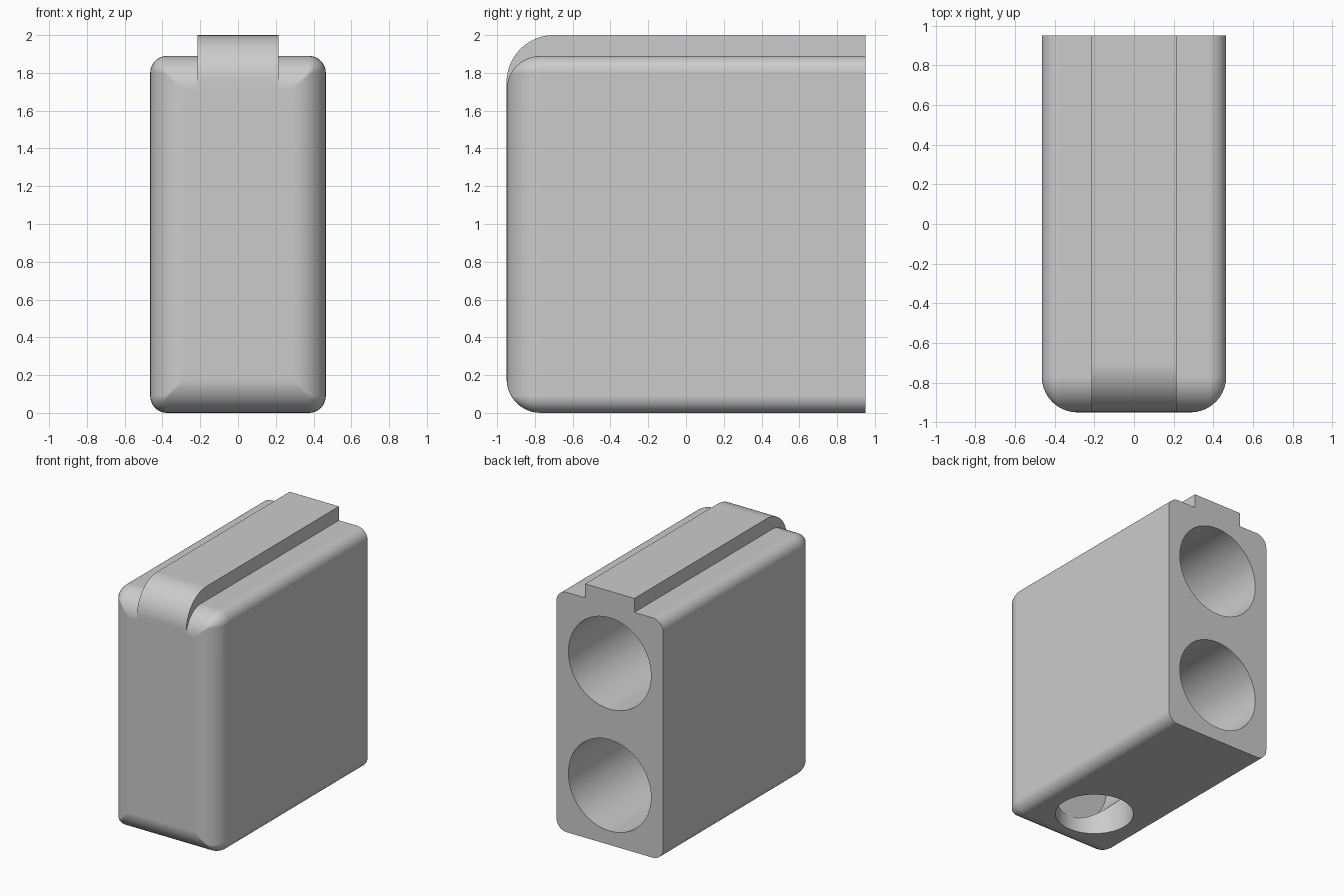
import bpy
import bmesh
from math import sin, cos, pi, radians

if "Cube" in bpy.data.objects:
    bpy.data.objects.remove(bpy.data.objects["Cube"], do_unlink=True)

# Overall sizes
HALF_W, HALF_L, BODY_H, TOP = 0.465, 0.95, 1.89, 2.0
EDGE_R, NOSE_R = 0.09, 0.18
RAIL_W, RAIL_R = 0.215, 0.25
STEPS = 10

grey = bpy.data.materials.new("plain grey")
grey.use_nodes = True
grey.diffuse_color = (0.6, 0.6, 0.6, 1)
grey.node_tree.nodes["Principled BSDF"].inputs["Base Color"].default_value = (0.6, 0.6, 0.6, 1)


def make_object(name, bm):
    bmesh.ops.recalc_face_normals(bm, faces=bm.faces)
    mesh = bpy.data.meshes.new(name)
    bm.to_mesh(mesh)
    bm.free()
    mesh.materials.append(grey)
    obj = bpy.data.objects.new(name, mesh)
    bpy.context.collection.objects.link(obj)
    return obj


def activate(obj):
    bpy.ops.object.select_all(action='DESELECT')
    obj.select_set(True)
    bpy.context.view_layer.objects.active = obj


def loft(rings):
    """Skin equal-length closed rings and cap both ends."""
    bm = bmesh.new()
    loops = [[bm.verts.new(p) for p in ring] for ring in rings]
    for a, b in zip(loops, loops[1:]):
        for i in range(len(a)):
            j = (i + 1) % len(a)
            bm.faces.new((a[i], a[j], b[j], b[i]))
    bm.faces.new(loops[0])
    bm.faces.new(loops[-1])
    return bm


def rounded_ring(y, inset):
    """Rounded rectangle across the body, shrunk by inset."""
    r = max(EDGE_R - inset, 0.01)
    w, h = HALF_W - inset - r, BODY_H / 2 - inset - r
    ring = []
    for k, (sx, sz) in enumerate([(1, 1), (-1, 1), (-1, -1), (1, -1)]):
        for i in range(STEPS + 1):
            a = (k + i / STEPS) * pi / 2
            ring.append((sx * w + r * cos(a), y, BODY_H / 2 + sz * h + r * sin(a)))
    return ring


def cylinder_cutter(radius, depth, location, rotation):
    bpy.ops.mesh.primitive_cylinder_add(vertices=96, radius=radius, depth=depth,
                                        location=location, rotation=rotation)
    cutter = bpy.context.object
    cutter.data.materials.append(grey)
    cutter.hide_render = True
    return cutter


def cut(target, cutter):
    mod = target.modifiers.new("bore", 'BOOLEAN')
    mod.operation, mod.solver, mod.object = 'DIFFERENCE', 'EXACT', cutter
    activate(target)
    bpy.ops.object.modifier_apply(modifier=mod.name)
    bpy.data.objects.remove(cutter, do_unlink=True)


def finish(obj):
    activate(obj)
    bpy.ops.object.shade_smooth_by_angle(angle=radians(30))
    mod = obj.modifiers.new("clean shading", 'WEIGHTED_NORMAL')
    mod.keep_sharp = True


# Body: straight sides with a rounded nose at the front
rings = [rounded_ring(HALF_L, 0)]
for i in range(STEPS + 1):
    a = i / STEPS * pi / 2
    rings.append(rounded_ring(-HALF_L + NOSE_R * (1 - sin(a)), NOSE_R * (1 - cos(a))))
body = make_object("body", loft(rings))

# Two deep bores in the back, one port in the underside opening into the lower bore
BORE_END = -0.74
for z in (0.47, 1.43):
    length = 1.2 - BORE_END
    cut(body, cylinder_cutter(0.36, length, (0, BORE_END + length / 2, z), (pi / 2, 0, 0)))
cut(body, cylinder_cutter(0.285, 0.67, (0, -0.45, 0.135), (0, 0, 0)))
finish(body)

# Top rail: rounded front that hooks down over the nose
profile = [(HALF_L, BODY_H), (HALF_L, TOP)]
for i in range(2 * STEPS + 1):
    a = i / (2 * STEPS) * pi / 2
    profile.append((-HALF_L + RAIL_R * (1 - sin(a)), TOP - RAIL_R * (1 - cos(a))))
foot = BODY_H - NOSE_R
profile += [(-HALF_L, foot), (-HALF_L + NOSE_R, foot), (-HALF_L + NOSE_R, BODY_H)]
rail = make_object("top_rail", loft([[(x, y, z) for y, z in profile]
                                     for x in (-RAIL_W, RAIL_W)]))
finish(rail)
